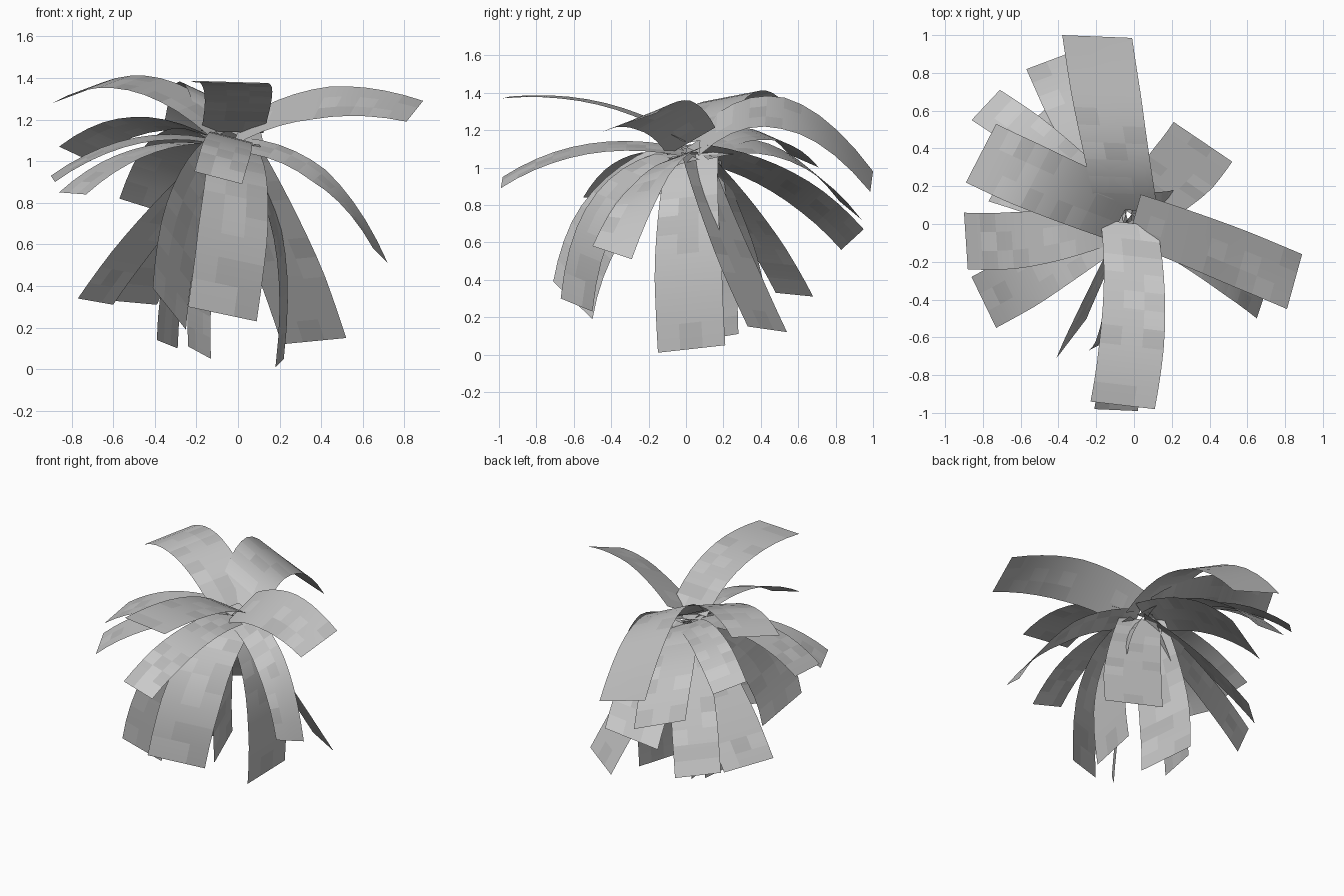
import bpy, random
from mathutils import Vector as V

if "Cube" in bpy.data.objects:
    bpy.data.objects.remove(bpy.data.objects["Cube"])

random.seed(4)

# Leaf greys
mats = []
for name, g in (("leaf grey", 0.54), ("pale leaf grey", 0.59), ("dark leaf grey", 0.48)):
    m = bpy.data.materials.new(name)
    m.diffuse_color = (g, g, g, 1)
    m.use_nodes = True
    m.node_tree.nodes["Principled BSDF"].inputs["Base Color"].default_value = m.diffuse_color
    mats.append(m)

CENTRE = V((-0.03, 0.04, 0))
ROWS, COLS = 10, 3


def frond(name, a, b, mid, base_z, taper, tilt=0):
    """Ribbon leaf from the crown through mid to the tip edge a-b.
    tilt raises corner side a (and lowers side b) away from the tip."""
    a, b, mid = V(a), V(b), V(mid)
    tip, half = (a + b) / 2, (b - a) / 2
    out = V((mid.x, mid.y, 0)) - CENTRE
    base = CENTRE + out * 0.07 + V((0, 0, base_z))
    ctrl = mid * 2 - (base + tip) / 2
    verts, faces = [], []
    for i in range(ROWS + 1):
        t = i / ROWS
        c = base * (1 - t) ** 2 + ctrl * 2 * t * (1 - t) + tip * t * t
        w = half * (taper + (1 - taper) * min(1, t * 1.5))
        w.z -= tilt * min(1, 2 - 2 * t)
        for j in range(COLS + 1):
            verts.append(c + w * (2 * j / COLS - 1))
    n = COLS + 1
    # keep the outer side of the leaf facing up and out
    nrm = half.cross(tip - base)
    flip = nrm.dot(V((out.x, out.y, 0.6))) > 0
    for i in range(ROWS):
        for j in range(COLS):
            k = i * n + j
            f = (k, k + 1, k + n + 1, k + n)
            faces.append(f if flip else f[::-1])
    me = bpy.data.meshes.new(name)
    me.from_pydata(verts, [], faces)
    for m in mats:
        me.materials.append(m)
    for p in me.polygons:
        p.use_smooth = True
        p.material_index = random.choice((0, 0, 0, 1, 2))
    ob = bpy.data.objects.new(name, me)
    bpy.context.collection.objects.link(ob)


# Upper arching fronds: tip corner, tip corner, middle point, tilt
upper = [
    ((-.38, 1.0, .98), (-.01, .985, .87), (-.12, .52, 1.29), .03),
    ((-.73, .53, 1.34), (-.89, .22, 1.28), (-.45, .21, 1.37), 0),
    ((-.23, -.94, 1.38), (.11, -.98, 1.37), (0, -.45, 1.34), 0),
    ((.89, -.16, 1.29), (.81, -.45, 1.19), (.4, -.12, 1.28), .03),
]
for i, (a, b, m, t) in enumerate(upper):
    frond(f"upper_frond_{i + 1}", a, b, m, 1.14, 0.88, t)

# Middle fronds that spread sideways
middle = [
    ((-.9, .06, .93), (-.88, -.24, .9), (-.48, -.07, 1.1), 0),
    ((-.86, -.28, .85), (-.73, -.55, .84), (-.45, -.22, 1.05), 0),
    ((-.86, .55, 1.07), (-.71, .71, 1.0), (-.43, .38, 1.18), 0),
    ((-.57, .82, .82), (-.25, .94, .72), (-.24, .5, 1.08), 0),
    ((-.36, .83, .56), (-.03, .95, .67), (-.11, .52, .92), 0),
    ((.72, -.29, .51), (.65, -.5, .58), (.39, -.19, .93), .06),
    ((-.21, -.98, .95), (.02, -.99, .89), (-.04, -.52, 1.1), 0),
]
for i, (a, b, m, t) in enumerate(middle):
    frond(f"middle_frond_{i + 1}", a, b, m, 1.08, 0.75, t)

# Lower hanging fronds
lower = [
    ((.21, .54, .12), (.52, .33, .15), (.19, .22, .62)),
    ((-.24, -.67, .3), (.09, -.5, .23), (-.01, -.4, .83)),
    ((-.41, -.71, .39), (-.25, -.5, .19), (-.24, -.4, .78)),
    ((.18, -.15, .01), (.22, .21, .05), (.19, .01, .65)),
    ((-.39, -.15, .14), (-.29, .2, .1), (-.26, .02, .63)),
    ((-.24, .28, .11), (-.13, -.08, .05), (-.16, .08, .58)),
    ((-.61, .48, .33), (-.39, .68, .31), (-.29, .34, .72)),
    ((-.77, .12, .34), (-.6, .43, .31), (-.4, .18, .7)),
]
for i, (a, b, m) in enumerate(lower):
    frond(f"hanging_frond_{i + 1}", a, b, m, 1.07, 0.75)
